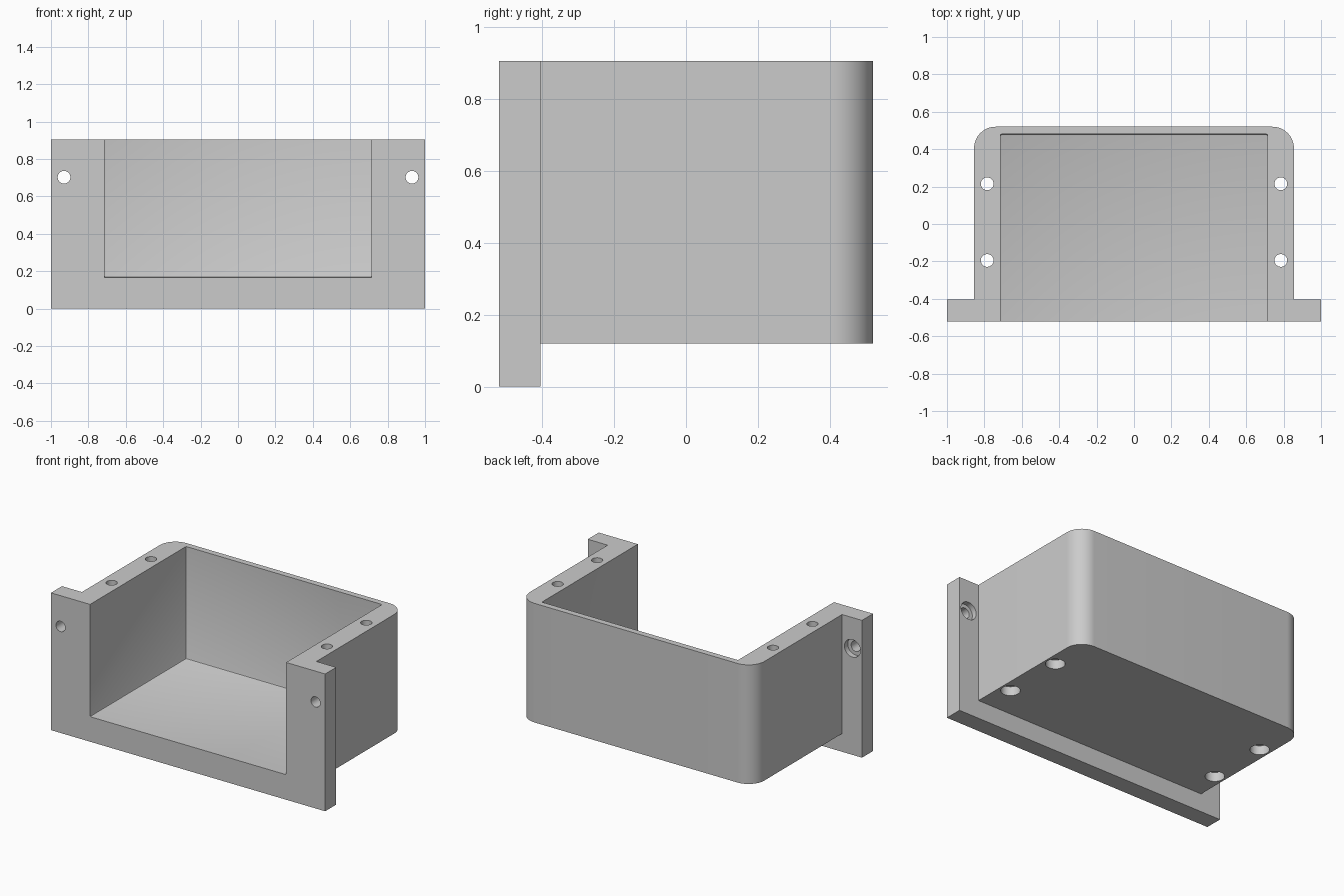
import bpy, bmesh
from math import pi, radians

cube = bpy.data.objects.get("Cube")
if cube:
    bpy.data.objects.remove(cube, do_unlink=True)

grey = bpy.data.materials.new("light grey")
grey.use_nodes = True
colour = (0.6, 0.6, 0.6, 1)
grey.diffuse_color = colour
grey.node_tree.nodes["Principled BSDF"].inputs["Base Color"].default_value = colour


def finish(name, bm):
    mesh = bpy.data.meshes.new(name)
    bm.to_mesh(mesh)
    bm.free()
    mesh.materials.append(grey)
    obj = bpy.data.objects.new(name, mesh)
    bpy.context.collection.objects.link(obj)
    return obj


def box(name, low, high, radius=0, segments=2, pick=lambda e: True):
    """Box between two corners, with chosen edges rounded."""
    bm = bmesh.new()
    bmesh.ops.create_cube(bm, size=1)
    for v in bm.verts:
        v.co = [(a + b) / 2 + c * (b - a) for a, b, c in zip(low, high, v.co)]
    if radius:
        bmesh.ops.bevel(bm, geom=[e for e in bm.edges if pick(e)], offset=radius,
                        segments=segments, profile=0.5, affect='EDGES')
    return finish(name, bm)


def rod(name, radius, start, end, axis):
    """Cylinder from start along y or z to the coordinate end."""
    bm = bmesh.new()
    length = end - start[axis]
    bmesh.ops.create_cone(bm, cap_ends=True, segments=40, radius1=radius,
                          radius2=radius, depth=abs(length))
    obj = finish(name, bm)
    obj.location = start
    obj.location[axis] += length / 2
    if axis == 1:
        obj.rotation_euler.x = pi / 2
    return obj


def combine(target, tool, operation):
    mod = target.modifiers.new(operation.lower(), 'BOOLEAN')
    mod.operation = operation
    mod.solver = 'EXACT'
    mod.object = tool
    bpy.context.view_layer.objects.active = target
    bpy.ops.object.modifier_apply(modifier=mod.name)
    bpy.data.objects.remove(tool, do_unlink=True)


FRONT, BACK, TOP, FLOOR = -0.52, 0.52, 0.905, 0.12
FLANGE_BACK = -0.405


def back_corner(edge):
    a, b = edge.verts
    return abs(a.co.z - b.co.z) > 0.1 and a.co.y > 0


# Tray body with rounded back corners, joined to the front flange
tray = box("open_tray_bracket", (-0.855, FRONT, FLOOR), (0.855, BACK, TOP),
           0.115, 16, back_corner)
flange = box("front_flange", (-1, FRONT, 0), (1, FLANGE_BACK, TOP))
combine(tray, flange, 'UNION')

# Cavity open to the front and top
cavity = box("cavity_cutter", (-0.715, -0.8, 0.165), (0.715, 0.48, 1.2), 0.008)
combine(tray, cavity, 'DIFFERENCE')

for side in (-1, 1):
    # Vertical screw holes in the walls, counterbored from below
    for y in (-0.195, 0.215):
        x = side * 0.785
        combine(tray, rod("wall_hole", 0.034, (x, y, 0), 1, 2), 'DIFFERENCE')
        combine(tray, rod("wall_counterbore", 0.058, (x, y, 0), FLOOR + 0.06, 2), 'DIFFERENCE')
    # Flange screw holes, counterbored from behind
    x = side * 0.93
    combine(tray, rod("flange_hole", 0.034, (x, -0.6, 0.702), -0.3, 1), 'DIFFERENCE')
    combine(tray, rod("flange_counterbore", 0.058, (x, FLANGE_BACK - 0.035, 0.702), -0.3, 1),
            'DIFFERENCE')

bpy.ops.object.select_all(action='DESELECT')
tray.select_set(True)
bpy.context.view_layer.objects.active = tray
bpy.ops.object.shade_smooth_by_angle(angle=radians(30))
